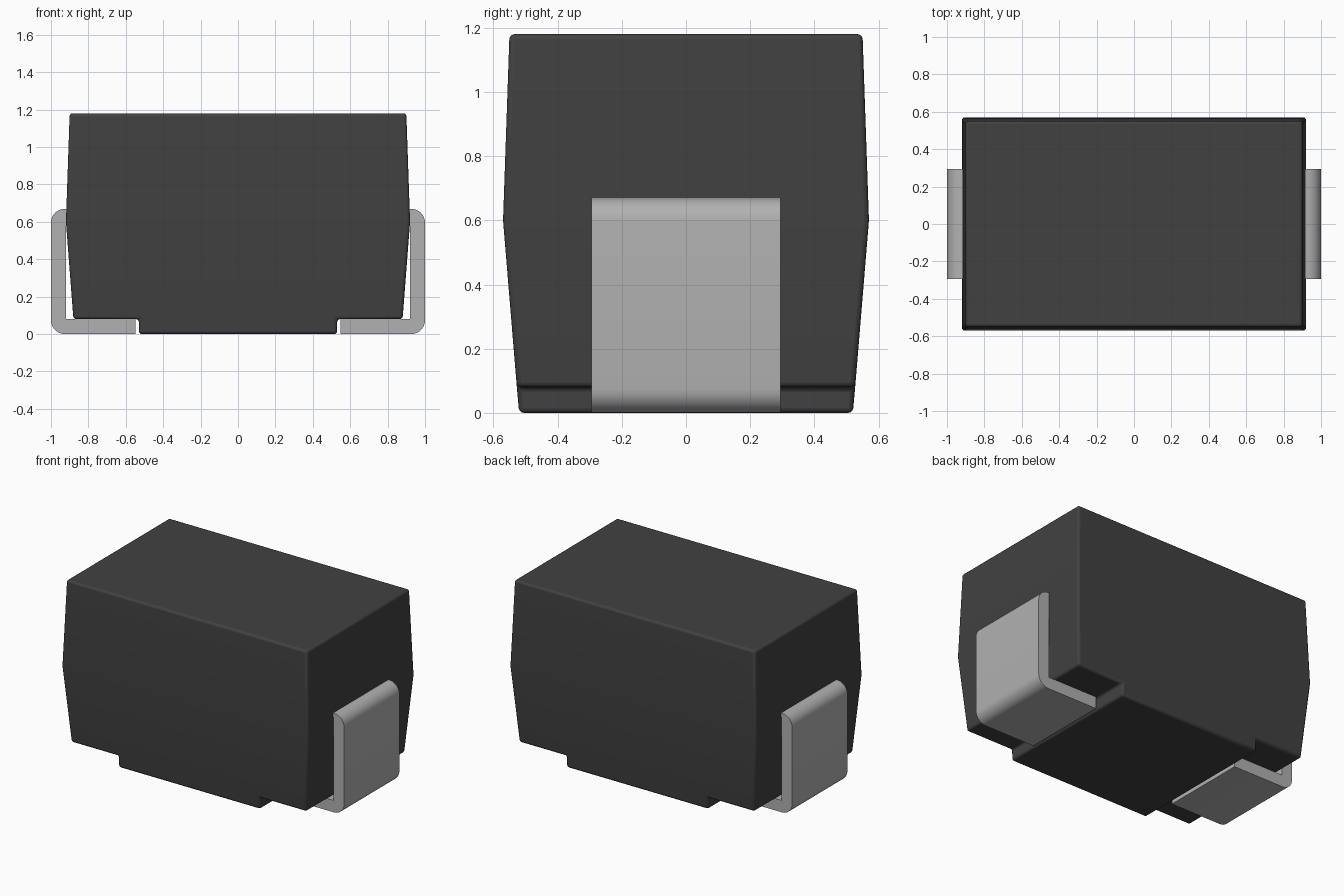
import bpy, bmesh, math

cube = bpy.data.objects.get("Cube")
if cube:
    bpy.data.objects.remove(cube, do_unlink=True)


def material(name, value, roughness):
    m = bpy.data.materials.new(name)
    m.use_nodes = True
    colour = (value, value, value, 1)
    m.diffuse_color = colour
    bsdf = m.node_tree.nodes["Principled BSDF"]
    bsdf.inputs["Base Color"].default_value = colour
    bsdf.inputs["Roughness"].default_value = roughness
    return m


def make_object(name, bm, mat):
    bmesh.ops.recalc_face_normals(bm, faces=bm.faces)
    mesh = bpy.data.meshes.new(name)
    bm.to_mesh(mesh)
    bm.free()
    obj = bpy.data.objects.new(name, mesh)
    bpy.context.collection.objects.link(obj)
    mesh.materials.append(mat)
    return obj


def smooth(obj):
    bpy.ops.object.select_all(action='DESELECT')
    obj.select_set(True)
    bpy.context.view_layer.objects.active = obj
    bpy.ops.object.shade_smooth_by_angle(angle=math.radians(35))


plastic = material("dark plastic", 0.053, 0.6)
metal = material("grey metal", 0.44, 0.5)

# Moulded body: a stepped outline whose depth follows the height
TOP, BELT, STEP = 1.18, 0.60, 0.08
half_depth = {TOP: 0.55, BELT: 0.57, STEP: 0.527, 0: 0.52}
right_half = [(0.53, 0), (0.53, STEP), (0.88, STEP), (0.92, BELT), (0.90, TOP)]
outline = right_half + [(-x, z) for x, z in reversed(right_half)]
bm = bmesh.new()
front, back = [[bm.verts.new((x, s * half_depth[z], z)) for x, z in outline]
               for s in (-1, 1)]
n = len(outline)
for i in range(n):
    j = (i + 1) % n
    bm.faces.new((front[i], front[j], back[j], back[i]))
for side in (front, back):
    bm.faces.new(side[3:7])               # above the belt
    bm.faces.new(side[:4] + side[6:])     # below the belt
body = make_object("body", bm, plastic)
bevel = body.modifiers.new("rounded edges", 'BEVEL')
bevel.width = 0.015
bevel.segments = 3
bevel.limit_method = 'ANGLE'
bevel.angle_limit = math.radians(30)
smooth(body)


def arc(cx, cz, r, start):
    steps = 8
    return [(cx + r * math.cos(math.radians(start + 90 * k / steps)),
             cz + r * math.sin(math.radians(start + 90 * k / steps)))
            for k in range(steps + 1)]


# Folded metal leads: foot under the body, wall up the end, tab into the body
def lead(name, sign):
    r, width = 0.075, 0.295
    profile = [(0.547, 0)]
    profile += arc(1 - r, r, r, -90)
    profile += arc(1 - r, 0.67 - r, r, 0)
    profile += [(0.86, 0.67), (0.86, 0.59), (0.92, 0.59), (0.92, 0.08), (0.547, 0.08)]
    bm = bmesh.new()
    face = bm.faces.new([bm.verts.new((sign * x, -width, z)) for x, z in profile])
    grown = bmesh.ops.extrude_face_region(bm, geom=[face], use_keep_orig=True)
    moved = [g for g in grown["geom"] if isinstance(g, bmesh.types.BMVert)]
    bmesh.ops.translate(bm, verts=moved, vec=(0, 2 * width, 0))
    smooth(make_object(name, bm, metal))


lead("left_lead", 1)
lead("right_lead", -1)
